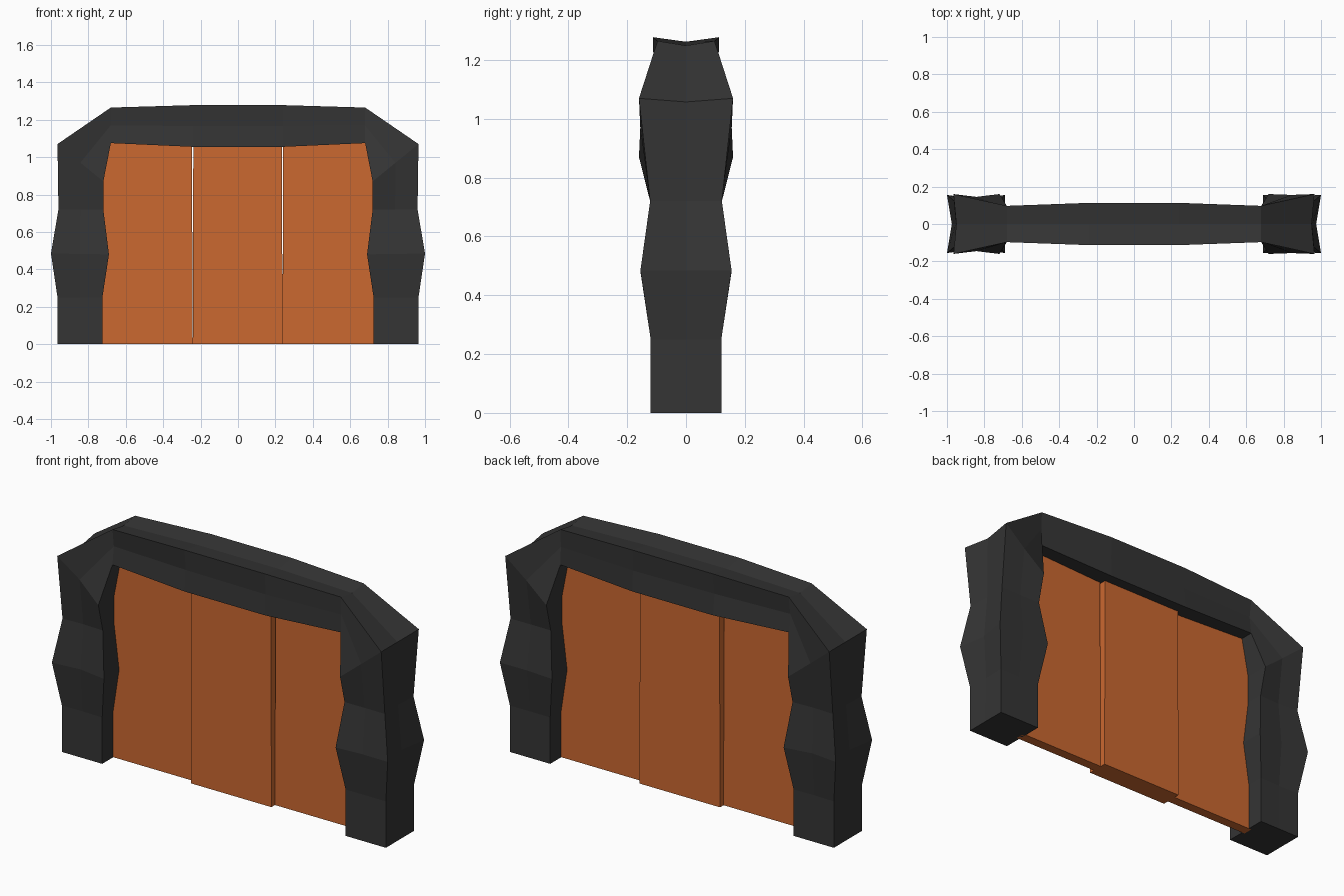
import bpy, bmesh
from mathutils import Vector

if "Cube" in bpy.data.objects:
    bpy.data.objects.remove(bpy.data.objects["Cube"])


def material(name, color):
    m = bpy.data.materials.new(name)
    m.diffuse_color = color
    m.use_nodes = True
    m.node_tree.nodes["Principled BSDF"].inputs["Base Color"].default_value = m.diffuse_color
    return m


def loft(name, rings, mat):
    """Join equal-sized rings of points into a closed, flat-shaded solid."""
    bm = bmesh.new()
    loops = [[bm.verts.new(p) for p in r] for r in rings]
    n = len(loops[0])
    for a, b in zip(loops, loops[1:]):
        for i in range(n):
            j = (i + 1) % n
            bm.faces.new((a[i], a[j], b[j], b[i]))
    bm.faces.new(loops[0])
    bm.faces.new(loops[-1])
    bmesh.ops.recalc_face_normals(bm, faces=bm.faces)
    me = bpy.data.meshes.new(name)
    bm.to_mesh(me)
    bm.free()
    ob = bpy.data.objects.new(name, me)
    bpy.context.collection.objects.link(ob)
    me.materials.append(mat)
    return ob


stone = material("dark_stone", (0.035, 0.035, 0.035, 1))
wood = material("orange_wood", (0.60, 0.14, 0.03, 1))

# Stone arch: inner x, inner z, outer x, outer z, half depth, mid-point inset
half = [
    (0.725, 0.00, 0.965, 0.00, 0.12, 0.0),
    (0.725, 0.25, 0.965, 0.25, 0.12, 0.003),
    (0.69, 0.48, 1.00, 0.485, 0.155, 0.02),
    (0.72, 0.72, 0.96, 0.72, 0.122, 0.005),
    (0.72, 0.87, 0.965, 1.07, 0.16, 0.015),
    (0.68, 1.075, 0.68, 1.265, 0.097, 0.012),
    (0.24, 1.055, 0.24, 1.278, 0.113, 0.012),
]


def arch_ring(s, side):
    ix, iz, ox, oz, d, inset = s
    inner, outer = Vector((side * ix, 0, iz)), Vector((side * ox, 0, oz))
    out = (outer - inner).normalized()
    mid = (inner + outer) / 2
    y = Vector((0, d, 0))
    ym = Vector((0, d - (inset if side < 0 else inset * 0.3), 0))
    dip = outer - out * inset * 1.3
    return [inner - y, mid - ym, outer - y, dip,
            outer + y, mid + ym, inner + y, inner]


rings = [arch_ring(s, -1) for s in half] + [arch_ring(s, 1) for s in reversed(half)]
loft("stone_arch", rings, stone)


# Door planks: narrow slightly towards the top so slits open between them
def plank(name, x0, x1, depth, taper0, taper1):
    rings = []
    for z, t in ((0.0, 0.0), (0.3, 0.2), (0.7, 0.8), (1.12, 1.0)):
        a, b = x0 + taper0 * t, x1 - taper1 * t
        rings.append([(a, -depth, z), (b, -depth, z), (b, depth, z), (a, depth, z)])
    return loft(name, rings, wood)


plank("middle_plank", -0.242, 0.238, 0.056, 0.003, 0.003)
plank("left_plank", -0.74, -0.242, 0.026, 0, 0.004)
plank("right_plank", 0.238, 0.74, 0.026, 0.004, 0)
